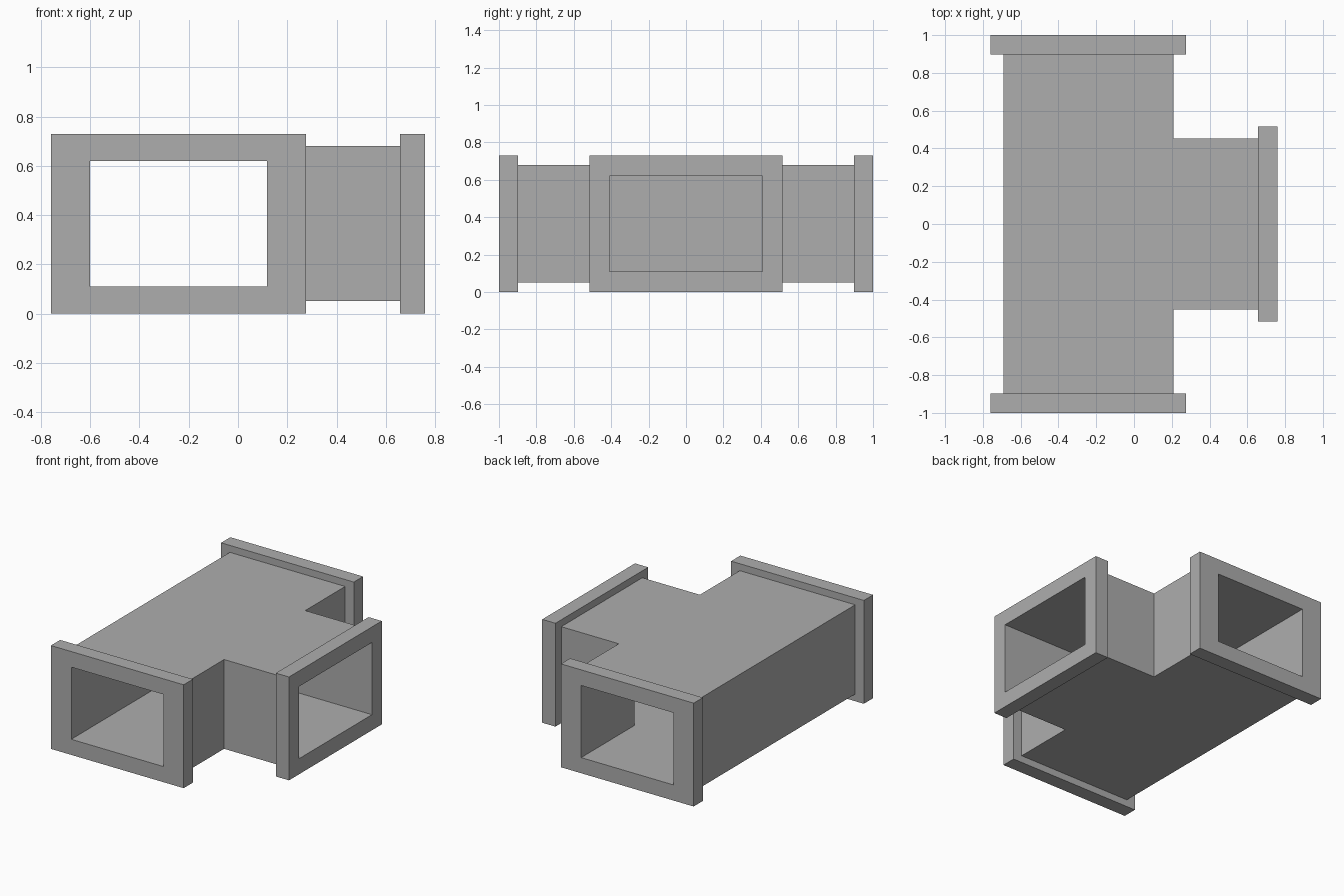
import bpy, bmesh

if "Cube" in bpy.data.objects:
    bpy.data.objects.remove(bpy.data.objects["Cube"])


def prism(name, outline, z0, z1):
    """Extrude a flat outline (counter-clockwise) from z0 up to z1."""
    bm = bmesh.new()
    face = bm.faces.new([bm.verts.new((x, y, z0)) for x, y in outline])
    top = bmesh.ops.extrude_face_region(bm, geom=[face])["geom"]
    bmesh.ops.translate(bm, vec=(0, 0, z1 - z0),
                        verts=[v for v in top if isinstance(v, bmesh.types.BMVert)])
    bmesh.ops.recalc_face_normals(bm, faces=bm.faces)
    mesh = bpy.data.meshes.new(name)
    bm.to_mesh(mesh)
    bm.free()
    obj = bpy.data.objects.new(name, mesh)
    bpy.context.collection.objects.link(obj)
    return obj


def tee(x0, x1, half, end_x, end_y):
    """Tee outline: run along y between x0 and x1, branch towards +x."""
    return [(x0, -end_y), (x1, -end_y), (x1, -half), (end_x, -half),
            (end_x, half), (x1, half), (x1, end_y), (x0, end_y)]


def rect(x0, x1, y0, y1):
    return [(x0, y0), (x1, y0), (x1, y1), (x0, y1)]


def combine(target, tool, operation):
    """Apply a boolean and delete its helper."""
    tool.hide_render = True
    mod = target.modifiers.new(operation.lower(), 'BOOLEAN')
    mod.operation = operation
    mod.solver = 'EXACT'
    mod.object = tool
    bpy.context.view_layer.objects.active = target
    bpy.ops.object.modifier_apply(modifier=mod.name)
    bpy.data.objects.remove(tool)


# Tee-shaped duct walls
duct = prism("tee_duct", tee(-0.692, 0.208, 0.452, 0.70, 0.95), 0.05, 0.68)

# Flanges on both run ends and on the branch end
for outline in (rect(-0.76, 0.276, -1.0, -0.897),
                rect(-0.76, 0.276, 0.897, 1.0),
                rect(0.657, 0.76, -0.517, 0.517)):
    combine(duct, prism("flange", outline, 0.0, 0.729), 'UNION')

# Tee-shaped hollow, open at all three ends
hollow = prism("hollow_cutter", tee(-0.601, 0.118, 0.408, 0.9, 1.1), 0.11, 0.619)
combine(duct, hollow, 'DIFFERENCE')

# Dark grey metal
metal = bpy.data.materials.new("dark_grey_metal")
metal.diffuse_color = (0.42, 0.42, 0.42, 1.0)
metal.use_nodes = True
metal.node_tree.nodes["Principled BSDF"].inputs["Base Color"].default_value = metal.diffuse_color
duct.data.materials.clear()
duct.data.materials.append(metal)
for poly in duct.data.polygons:
    poly.material_index = 0
